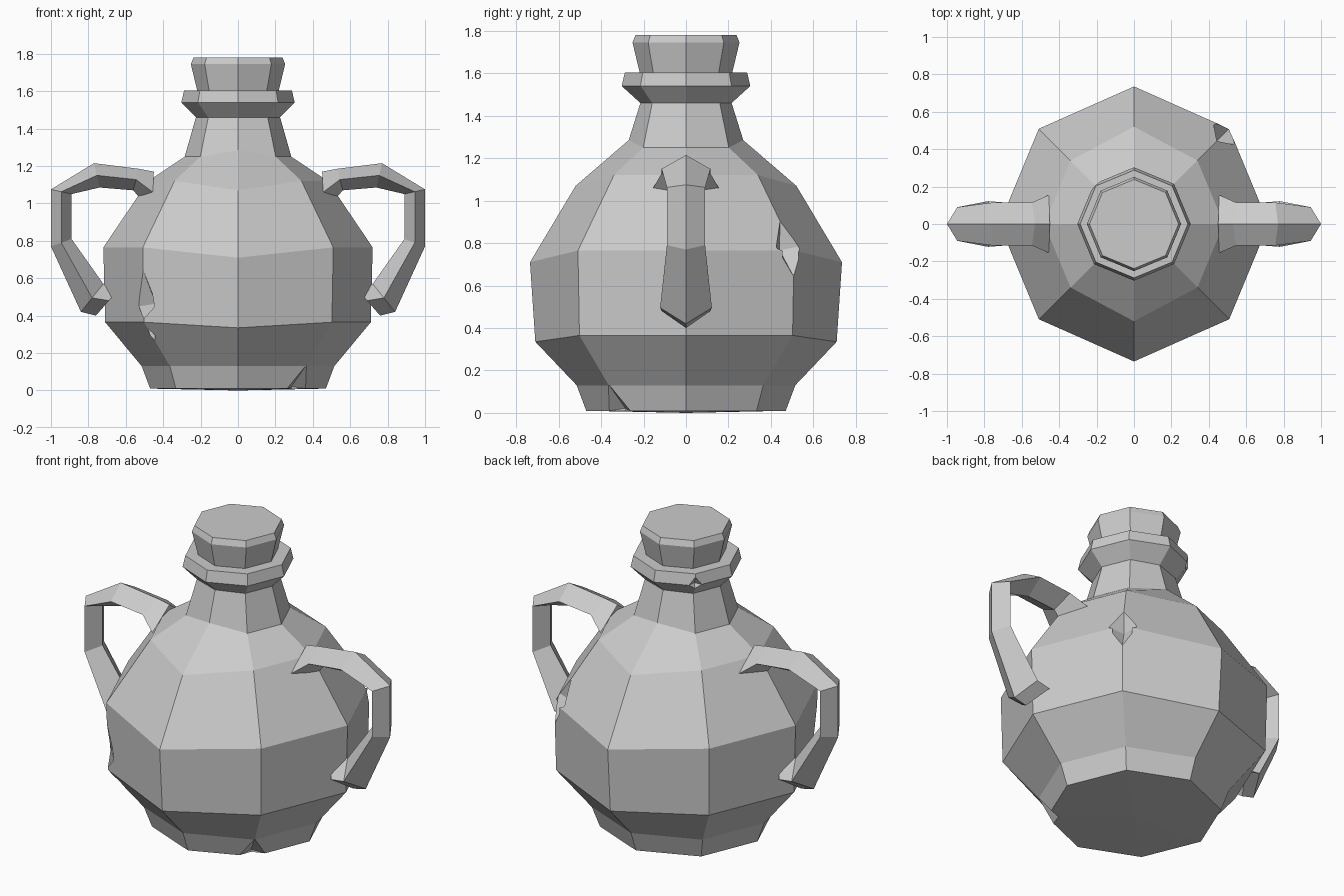
import bpy, bmesh
from math import sin, cos, tau, radians
from mathutils import Matrix, Vector

cube = bpy.data.objects.get("Cube")
if cube:
    bpy.data.objects.remove(cube)

SIDES = 8

clay = bpy.data.materials.new("grey_clay")
clay.use_nodes = True
GREY = (0.6, 0.6, 0.6, 1)
clay.diffuse_color = GREY
for node in clay.node_tree.nodes:
    if node.type == 'BSDF_PRINCIPLED':
        node.inputs["Base Color"].default_value = GREY


def finish(bm, name):
    bmesh.ops.recalc_face_normals(bm, faces=bm.faces)
    mesh = bpy.data.meshes.new(name)
    bm.to_mesh(mesh)
    bm.free()
    mesh.materials.append(clay)
    ob = bpy.data.objects.new(name, mesh)
    bpy.context.collection.objects.link(ob)
    return ob


def skin(bm, rings):
    """Bridge matching vertex rings and return the first and last ring."""
    rings = [[bm.verts.new(p) for p in ring] for ring in rings]
    for a, b in zip(rings, rings[1:]):
        for i in range(len(a)):
            j = (i + 1) % len(a)
            bm.faces.new((a[i], a[j], b[j], b[i]))
    return rings[0], rings[-1]


def turned(name, profile, foot=None):
    """Octagonal turning; (radius, z, extra radius and extra z at front/back)."""
    rings = []
    for r, z, dr, dz in profile:
        ring = []
        for i in range(SIDES):
            k = 1 if i % 4 == 2 else 0
            a = tau * i / SIDES
            ring.append(((r + k * dr) * cos(a), (r + k * dr) * sin(a), z + k * dz))
        rings.append(ring)
    bm = bmesh.new()
    low, high = skin(bm, rings)
    bm.faces.new(high)
    if foot is None:
        bm.faces.new(low)
    else:
        tip = bm.verts.new((0, 0, foot))
        for i in range(SIDES):
            bm.faces.new((low[i], low[(i + 1) % SIDES], tip))
    return finish(bm, name)


# Jar with shoulder, neck and collar
body = turned("jar_body", [
    (0.47, 0.01, 0, 0), (0.515, 0.13, 0, 0), (0.71, 0.365, 0, -0.03),
    (0.72, 0.765, 0.015, -0.055), (0.48, 1.12, 0.04, -0.05),
    (0.285, 1.25, -0.015, 0.035), (0.225, 1.46, -0.01, 0),
    (0.303, 1.54, 0, 0), (0.288, 1.605, 0, 0)], foot=0)

# Stopper
turned("stopper", [(0.215, 1.59, 0, 0), (0.252, 1.745, 0, 0), (0.238, 1.78, 0, 0)])


# Chips knocked out of the corner edges
def chip(angle, radius, z, size, tilt):
    bm = bmesh.new()
    bmesh.ops.create_uvsphere(bm, u_segments=4, v_segments=2, radius=1)
    m = (Matrix.Rotation(radians(angle), 4, 'Z') @ Matrix.Translation((radius, 0, z))
         @ Matrix.Rotation(radians(-tilt), 4, 'Y') @ Matrix.Diagonal((*size, 1)))
    bmesh.ops.transform(bm, matrix=m, verts=bm.verts)
    cutter = finish(bm, "chip_cutter")
    cutter.hide_render = True
    mod = body.modifiers.new("chip", 'BOOLEAN')
    mod.operation, mod.solver, mod.object = 'DIFFERENCE', 'EXACT', cutter
    return cutter


cutters = [
    chip(45, 0.68, 0.785, (0.06, 0.08, 0.17), 18),
    chip(225, 0.68, 0.45, (0.06, 0.07, 0.22), -13),
    chip(315, 0.48, 0.0, (0.08, 0.14, 0.14), -15),
    chip(135, 0.30, 1.54, (0.04, 0.05, 0.06), 0),
]
bpy.context.view_layer.update()
graph = bpy.context.evaluated_depsgraph_get()
carved = bpy.data.meshes.new_from_object(body.evaluated_get(graph))
body.modifiers.clear()
body.data = carved
carved.materials.clear()
carved.materials.append(clay)
for p in carved.polygons:
    p.material_index = 0
    p.use_smooth = False
for c in cutters:
    bpy.data.objects.remove(c)

# Handles: diamond section given by outer ridge, inner ridge and half width
HANDLE = [
    ((0.45, 1.17), (0.46, 0.95), 0.155),
    ((0.53, 1.185), (0.56, 1.07), 0.115),
    ((0.77, 1.215), (0.74, 1.085), 0.115),
    ((1.0, 1.075), (0.89, 1.05), 0.09),
    ((1.0, 0.77), (0.89, 0.81), 0.09),
    ((0.84, 0.42), (0.72, 0.57), 0.122),
    ((0.76, 0.40), (0.62, 0.56), 0.115),
]


def handle(name, side):
    rings = []
    for (xo, zo), (xi, zi), w in HANDLE:
        outer, inner = Vector((side * xo, 0, zo)), Vector((side * xi, 0, zi))
        mid = (outer + inner) / 2
        rings.append([outer, mid + Vector((0, w, 0)), inner, mid - Vector((0, w, 0))])
    bm = bmesh.new()
    for cap in skin(bm, rings):
        bm.faces.new(cap)
    finish(bm, name)


handle("left_handle", 1)
handle("right_handle", -1)
